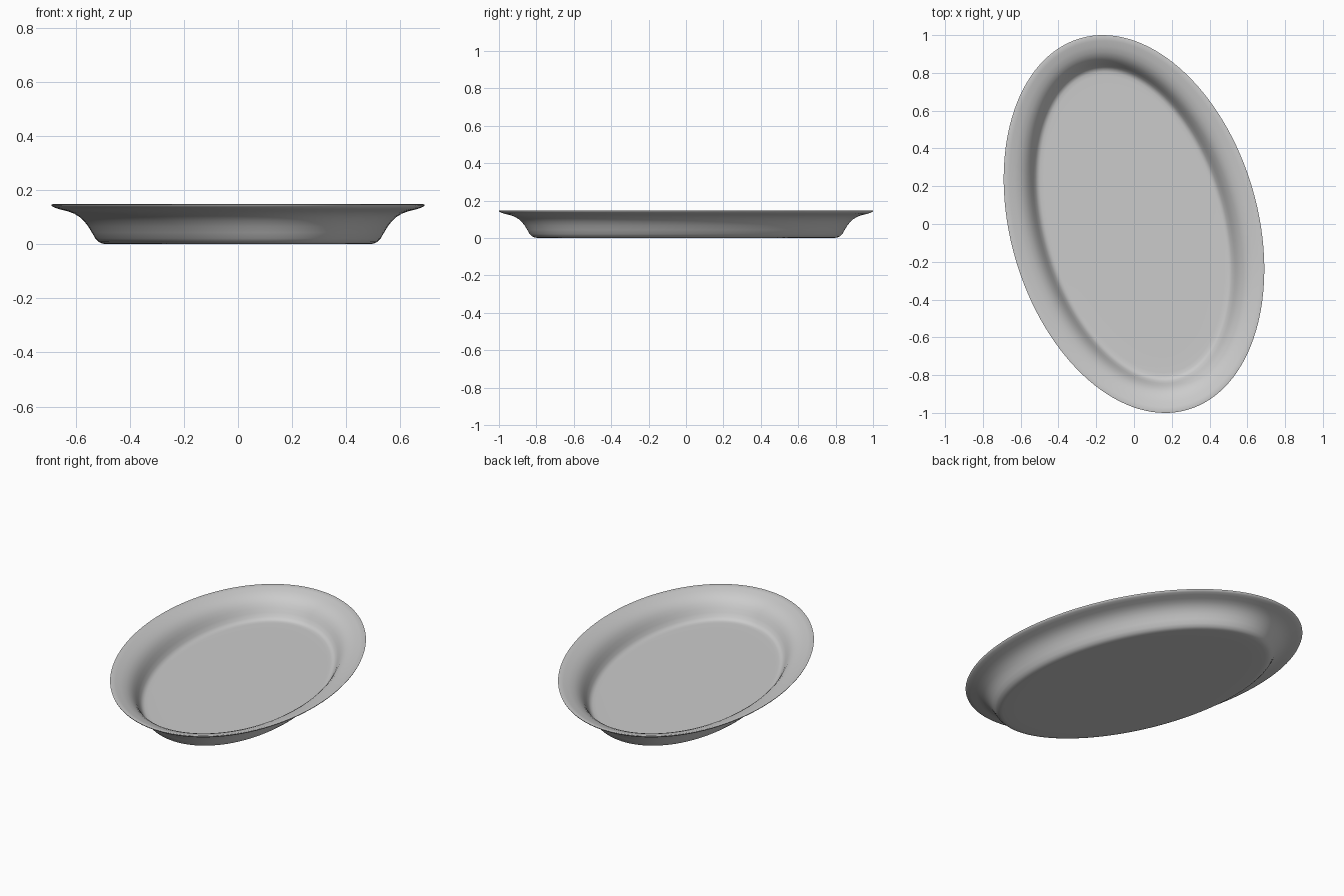
import bpy
import bmesh
from math import cos, sin, pi, radians

cube = bpy.data.objects.get("Cube")
if cube:
    bpy.data.objects.remove(cube, do_unlink=True)

# Glaze colour
glaze = bpy.data.materials.new("light_grey")
glaze.use_nodes = True
grey = (0.6, 0.6, 0.6, 1.0)
glaze.diffuse_color = grey
glaze.node_tree.nodes["Principled BSDF"].inputs["Base Color"].default_value = grey

# Oval outline of the rim: half length, half width, turn
LENGTH, WIDTH, TURN = 1.0235, 0.6545, radians(16.1)
SEGMENTS = 128

# Cross-section as (distance in from the rim, height)
inside = [(0.30, 0.009), (0.215, 0.009), (0.195, 0.010), (0.182, 0.014),
          (0.170, 0.025), (0.157, 0.047), (0.145, 0.069), (0.130, 0.091),
          (0.112, 0.109), (0.090, 0.123), (0.060, 0.135), (0.030, 0.142),
          (0.006, 0.148)]
outside = [(0.0, 0.146), (0.002, 0.141), (0.012, 0.135), (0.030, 0.129),
           (0.060, 0.122), (0.085, 0.113), (0.105, 0.101), (0.122, 0.086),
           (0.138, 0.066), (0.152, 0.043), (0.165, 0.021), (0.178, 0.008),
           (0.192, 0.002), (0.210, 0.0), (0.30, 0.0)]


def oval_ring(bm, inset, height):
    """Ring of vertices on the turned oval, moved in from the rim."""
    ring = []
    for i in range(SEGMENTS):
        a = 2 * pi * i / SEGMENTS
        x, y = (WIDTH - inset) * cos(a), (LENGTH - inset) * sin(a)
        ring.append(bm.verts.new((x * cos(TURN) - y * sin(TURN),
                                  x * sin(TURN) + y * cos(TURN), height)))
    return ring


# Dish: loft the rings and close the floor and the base
bm = bmesh.new()
rings = [oval_ring(bm, d, z) for d, z in inside + outside]
for lower, upper in zip(rings, rings[1:]):
    for i in range(SEGMENTS):
        j = (i + 1) % SEGMENTS
        bm.faces.new((lower[i], lower[j], upper[j], upper[i]))
bm.faces.new(rings[0])
bm.faces.new(rings[-1])
bmesh.ops.recalc_face_normals(bm, faces=bm.faces)

mesh = bpy.data.meshes.new("oval_dish")
bm.to_mesh(mesh)
bm.free()
mesh.materials.append(glaze)
dish = bpy.data.objects.new("oval_dish", mesh)
bpy.context.collection.objects.link(dish)

# Smooth shading
bpy.ops.object.select_all(action='DESELECT')
dish.select_set(True)
bpy.context.view_layer.objects.active = dish
bpy.ops.object.shade_smooth_by_angle(angle=radians(50))
